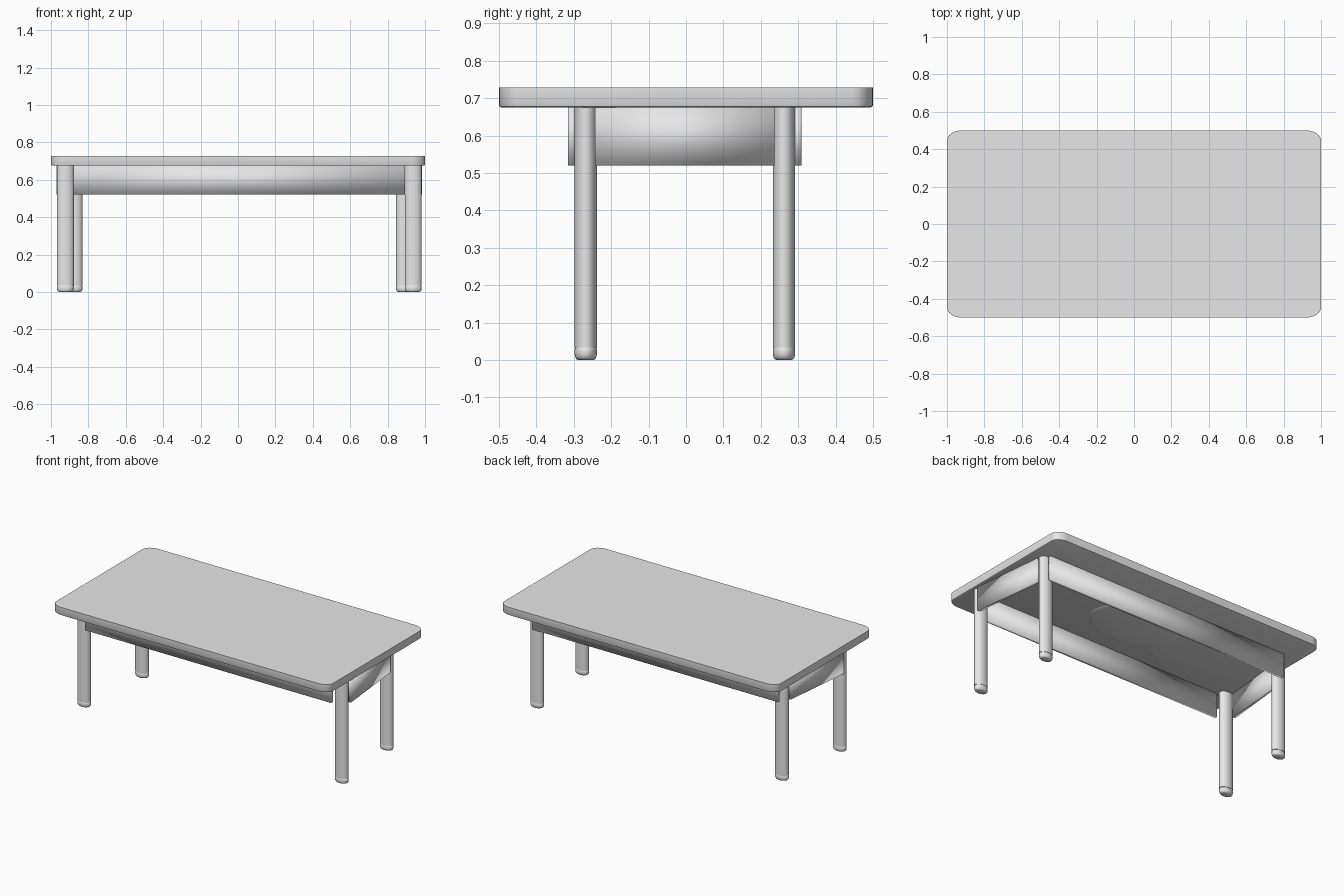
import bpy, bmesh, math

if "Cube" in bpy.data.objects:
    bpy.data.objects.remove(bpy.data.objects["Cube"])

grey = bpy.data.materials.new("light_grey")
grey.diffuse_color = (0.8, 0.8, 0.8, 1)
grey.use_nodes = True
grey.node_tree.nodes["Principled BSDF"].inputs["Base Color"].default_value = grey.diffuse_color
OX, OY = 0.007, -0.003          # the base sits very slightly off centre


def make(name, bm, angle=35):
    bmesh.ops.recalc_face_normals(bm, faces=bm.faces)
    me = bpy.data.meshes.new(name)
    bm.to_mesh(me)
    bm.free()
    me.materials.append(grey)
    ob = bpy.data.objects.new(name, me)
    bpy.context.collection.objects.link(ob)
    bpy.ops.object.select_all(action='DESELECT')
    ob.select_set(True)
    bpy.context.view_layer.objects.active = ob
    if angle is None:
        bpy.ops.object.shade_smooth()
    else:
        bpy.ops.object.shade_smooth_by_angle(angle=math.radians(angle))
    return ob


def stack(name, rings, angle=35):
    """Skin a list of closed rings, capping both ends."""
    bm = bmesh.new()
    vs = [[bm.verts.new(p) for p in r] for r in rings]
    n = len(vs[0])
    for a, b in zip(vs, vs[1:]):
        for i in range(n):
            j = (i + 1) % n
            bm.faces.new((a[i], a[j], b[j], b[i]))
    bm.faces.new(vs[0][::-1])
    bm.faces.new(vs[-1])
    return make(name, bm, angle)


def ellipse(cx, cy, rx, ry, z, n=32):
    return [(cx + rx * math.cos(2 * math.pi * i / n),
             cy + ry * math.sin(2 * math.pi * i / n), z) for i in range(n)]


def rounded(inset, z, rx=0.075, ry=0.055, seg=6):
    """Rectangle outline with rounded corners."""
    pts = []
    for k, (sx, sy) in enumerate([(1, 1), (-1, 1), (-1, -1), (1, -1)]):
        for i in range(seg + 1):
            t = math.pi / 2 * (k + i / seg)
            pts.append((sx * (1 - rx) + (rx - inset) * math.cos(t),
                        sy * (0.5 - ry) + (ry - inset) * math.sin(t), z))
    return pts


def board(name, p, q, inward, z0=0.52, z1=0.677):
    """Upright board with its outer face running from p to q."""
    foot = [p, q, (q[0] + inward[0], q[1] + inward[1]),
            (p[0] + inward[0], p[1] + inward[1])]
    return stack(name, [[(x + OX, y + OY, z) for x, y in foot] for z in (z0, z1)], None)


# Tabletop with a softened lower edge
stack("tabletop", [rounded(0.006, 0.675), rounded(0.002, 0.677),
                   rounded(0, 0.681), rounded(0, 0.728)])

# Oval legs with rounded feet
for side, s in (("left", -1), ("right", 1)):
    for end, x, y in (("front", 0.93, -0.265), ("back", 0.883, 0.265)):
        cx, cy = s * x + OX, y + OY
        stack(f"{end}_{side}_leg", [ellipse(cx, cy, 0.045, 0.03, z) for z in (0.034, 0.677)])
        profile = [(0.70, 0), (0.86, 0.003), (0.96, 0.009), (1, 0.017),
                   (1, 0.024), (0.97, 0.031), (0.9, 0.036)]
        stack(f"{end}_{side}_foot",
              [ellipse(cx, cy, 0.045 * k, 0.03 * k, z) for k, z in profile], 60)
    # Side apron, slanting with the legs
    board(f"{side}_apron", (s * 0.978, -0.24), (s * 0.928, 0.24), (-s * 0.02, 0))

# Long aprons in front of and behind the legs
for name, s in (("front_apron", -1), ("back_apron", 1)):
    board(name, (-0.886, s * 0.312), (0.886, s * 0.312), (0, -s * 0.02))

# Shallow oval dome under the tabletop
stack("underside_dome", [ellipse(0, 0, 0.3 * math.cos(t), 0.2 * math.cos(t),
                                 0.676 - 0.015 * math.sin(t), 48)
                         for t in [math.pi / 2 * i / 8 * 0.97 for i in range(9)]], 60)
